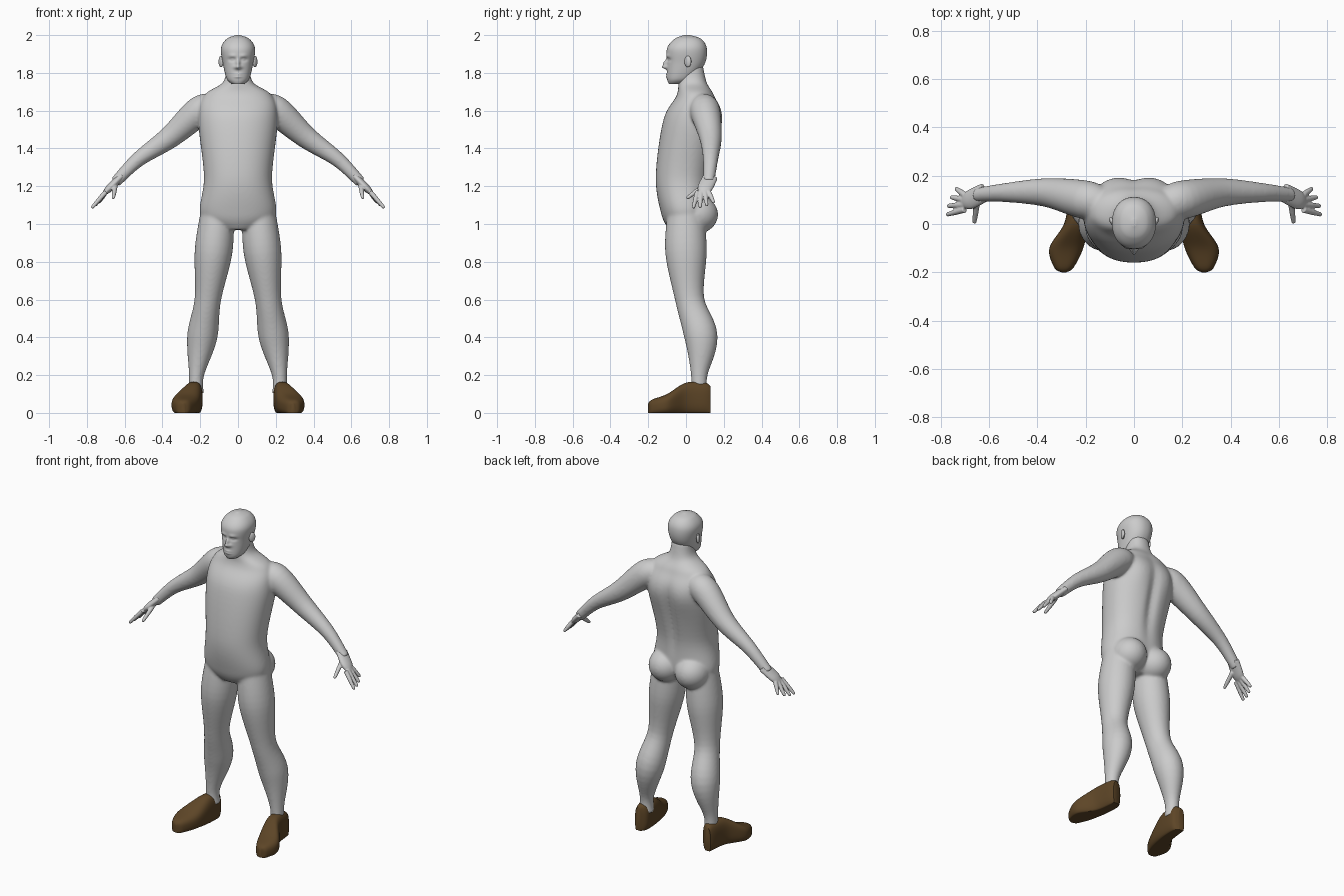
import bpy, bmesh, math
from mathutils import Vector, Matrix

cube = bpy.data.objects.get("Cube")
if cube:
    bpy.data.objects.remove(cube, do_unlink=True)


def material(name, rgb):
    mat = bpy.data.materials.new(name)
    mat.use_nodes = True
    mat.diffuse_color = (*rgb, 1)
    mat.node_tree.nodes["Principled BSDF"].inputs["Base Color"].default_value = (*rgb, 1)
    return mat


grey = material("plain grey", (0.6, 0.6, 0.6))
brown = material("brown leather", (0.11, 0.06, 0.02))
across, depth, upward = Matrix.Identity(3)


def curve_value(before, start, end, after, t):
    """Smooth value between start and end, guided by both neighbours."""
    slope_in, slope_out = (end - before) / 2, (after - start) / 2
    ease = t * t * (3 - 2 * t)
    pull = slope_in * t * (1 - t) ** 2 - slope_out * t * t * (1 - t)
    return start + (end - start) * ease + pull


def spline(rows, steps):
    """Smoothly interpolate rows of numbers."""
    padded = [rows[0], *rows, rows[-1]]
    out = []
    for group in zip(padded, padded[1:], padded[2:], padded[3:]):
        for step in range(steps):
            out.append([curve_value(*values, step / steps) for values in zip(*group)])
    return out + [list(rows[-1])]


def section(centre, u, v, u_radius, v_radius, power, sides):
    """Ellipse that grows squarer as its power rises."""
    ring = []
    for i in range(sides):
        angle = math.tau * i / sides
        c, s = math.cos(angle), math.sin(angle)
        ring.append(centre + u * u_radius * math.copysign(abs(c) ** (2 / power), c)
                    + v * v_radius * math.copysign(abs(s) ** (2 / power), s))
    return ring


def loft(bm, rings):
    """Skin a row of rings and cap both ends."""
    rings = [[bm.verts.new(point) for point in ring] for ring in rings]
    for low, high in zip(rings, rings[1:]):
        for i in range(len(low)):
            bm.faces.new((low[i - 1], low[i], high[i], high[i - 1]))
    bm.faces.new(rings[0])
    bm.faces.new(rings[-1])


def stack(bm, rows, steps, sides):
    """Upright loft from rows of height, half width, front and back."""
    loft(bm, [section(Vector((0, (front + back) / 2, height)), across, depth,
                      width, (back - front) / 2, 2.2, sides)
              for height, width, front, back in spline(rows, steps)])


def tube(bm, rows, side=1, flatten=1.0):
    """Limb loft from rows of x, y, z and radius; flatten scales it along y."""
    rows = spline(rows, 6)
    points = [Vector((x * side, y, z)) for x, y, z, radius in rows]
    rings = []
    for i, point in enumerate(points):
        along = points[min(i + 1, len(points) - 1)] - points[max(i - 1, 0)]
        along.normalize()
        u = along.cross(depth).normalized()
        radius = rows[i][-1]
        rings.append(section(point, u, u.cross(along), radius, radius * flatten, 2, 32))
    loft(bm, rings)


def ball(bm, centre, radii, turn=0.0):
    place = Matrix.Translation(centre) @ Matrix.Rotation(turn, 4, "Z")
    bmesh.ops.create_uvsphere(bm, u_segments=32, v_segments=20, radius=1,
                              matrix=place @ Matrix.Diagonal((*radii, 1)))


def push(bm, facing, x, z, width, height, amount):
    """Raise or sink a soft, mirrored spot on the front or back."""
    for vert in bm.verts:
        if vert.co.y * facing > 0:
            distance = ((abs(vert.co.x) - x) / width) ** 2 + ((vert.co.z - z) / height) ** 2
            vert.co.y += facing * amount * math.exp(-distance)


def finish(name, bm, mat, voxel=None, relax=0, mirror=False):
    bmesh.ops.recalc_face_normals(bm, faces=bm.faces)
    mesh = bpy.data.meshes.new(name)
    bm.to_mesh(mesh)
    bm.free()
    mesh.materials.append(mat)
    mesh.shade_smooth()
    obj = bpy.data.objects.new(name, mesh)
    bpy.context.collection.objects.link(obj)
    if voxel:
        merge = obj.modifiers.new("merge", "REMESH")
        merge.mode = "VOXEL"
        merge.voxel_size = voxel
        merge.use_smooth_shade = True
        soften = obj.modifiers.new("soften", "SMOOTH")
        soften.factor = 0.5
        soften.iterations = relax
    if mirror:
        obj.modifiers.new("mirror", "MIRROR").use_mirror_merge = False
    return obj


front, back = -1, 1

# Torso and neck, with a spine groove and shoulder blades
bm = bmesh.new()
stack(bm, [(0.97, 0.1, -0.09, 0.06), (1.05, 0.2, -0.13, 0.12), (1.25, 0.18, -0.16, 0.13),
           (1.55, 0.21, -0.12, 0.19), (1.68, 0.18, -0.05, 0.15), (1.75, 0.08, -0.04, 0.11),
           (1.84, 0.06, -0.03, 0.09)], 8, 72)
push(bm, back, 0, 1.4, 0.03, 0.2, -0.02)
push(bm, back, 0.1, 1.55, 0.06, 0.1, 0.01)

# Arms, buttocks and legs
for side in (1, -1):
    tube(bm, [(0.12, 0.09, 1.62, 0.06), (0.2, 0.1, 1.6, 0.08), (0.36, 0.13, 1.46, 0.06),
              (0.53, 0.13, 1.34, 0.04), (0.65, 0.12, 1.22, 0.03)], side)
    ball(bm, (0.09 * side, 0.06, 1.05), (0.1, 0.11, 0.1))
    tube(bm, [(0.11, 0, 1.05, 0.09), (0.13, 0, 0.85, 0.1), (0.16, 0.02, 0.6, 0.07),
              (0.19, 0.08, 0.4, 0.08), (0.22, 0.07, 0.2, 0.04), (0.22, 0.07, 0.1, 0.04)],
         side, 1.1)
finish("body", bm, grey, 0.007, 14)

# Head
bm = bmesh.new()
stack(bm, [(1.74, 0.03, -0.09, -0.02), (1.77, 0.06, -0.1, 0.04), (1.85, 0.08, -0.1, 0.1),
           (1.93, 0.09, -0.1, 0.11), (1.98, 0.06, -0.06, 0.08), (2, 0.01, -0.01, 0.02)], 16, 128)

# Nose tip and bridge, brows, eye sockets, eyes, lips and mouth line
push(bm, front, 0, 1.83, 0.02, 0.01, 0.02)
push(bm, front, 0, 1.85, 0.01, 0.02, 0.02)
push(bm, front, 0.03, 1.89, 0.02, 0.01, 0.005)
push(bm, front, 0.03, 1.87, 0.02, 0.01, -0.01)
push(bm, front, 0.03, 1.87, 0.01, 0.005, 0.006)
push(bm, front, 0, 1.785, 0.02, 0.01, 0.01)
push(bm, front, 0, 1.785, 0.02, 0.003, -0.01)
finish("head", bm, grey)

# Ears
bm = bmesh.new()
ball(bm, (0.09, 0.01, 1.86), (0.01, 0.02, 0.03), -0.5)
finish("ears", bm, grey, mirror=True)

# Hands: palm, four fanned fingers and a thumb
bm = bmesh.new()
tube(bm, [(0.62, 0.13, 1.25, 0.02), (0.68, 0.1, 1.19, 0.02), (0.71, 0.09, 1.16, 0.01)],
     flatten=2)
fingers = [(Vector((0.7, 0.06 + 0.02 * i, 1.17)),
            Vector((0.77 - 0.004 * i * i, 0.04 * (i + 1) - 0.005 * i, 1.09 + 0.003 * i * i)))
           for i in range(4)]
thumb = (Vector((0.65, 0.09, 1.2)), Vector((0.66, 0.01, 1.14)))
for root, tip in fingers + [thumb]:
    tube(bm, [(*root, 0.013), (*root.lerp(tip, 0.5), 0.012), (*tip, 0.009)])
    ball(bm, tip, [0.009] * 3)
finish("hands", bm, grey, 0.004, 4, True)

# Shoes: rows of y, x, half width and height from heel to toe, with flat soles
bm = bmesh.new()
rings = []
sole = 0.006
for y, x, width, height in spline([(0.13, 0.24, 0.02, 0.14), (0.1, 0.23, 0.04, 0.16),
                                   (0, 0.24, 0.05, 0.16), (-0.1, 0.28, 0.07, 0.1),
                                   (-0.18, 0.29, 0.04, 0.07), (-0.2, 0.29, 0.01, 0.05)], 8):
    ring = section(Vector((x, y, height / 2 - sole)), across, upward,
                   width, height / 2 + sole, 2.7, 48)
    for point in ring:
        point.z = max(point.z, 0)
    rings.append(ring)
loft(bm, rings)
shoes = finish("shoes", bm, brown, mirror=True)
shoes.data.set_sharp_from_angle(angle=math.radians(45))
